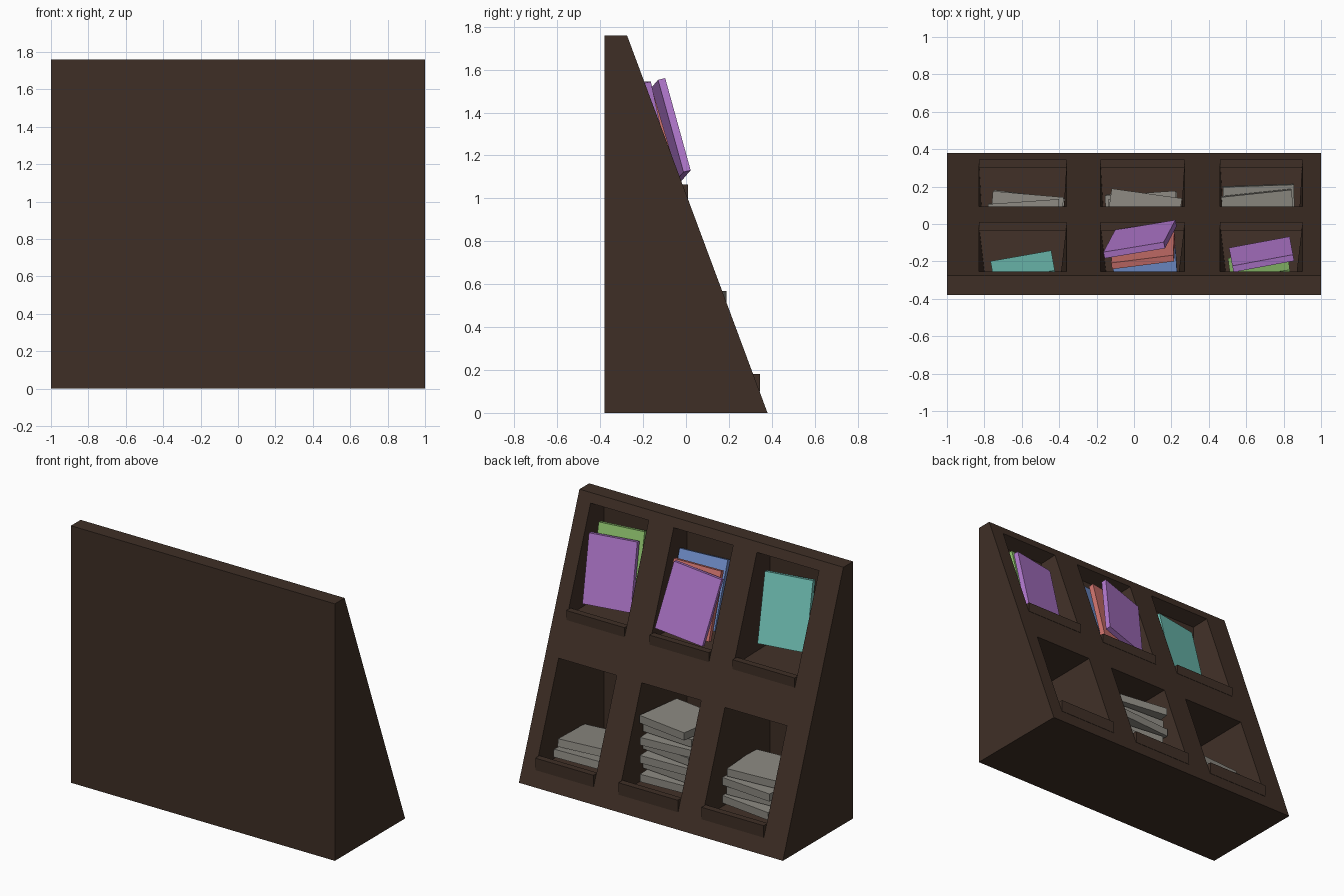
import bpy, bmesh
from math import radians
from mathutils import Matrix, Vector

if "Cube" in bpy.data.objects:
    bpy.data.objects.remove(bpy.data.objects["Cube"])


def material(name, rgb):
    m = bpy.data.materials.new(name)
    lin = [((c / 255 + 0.055) / 1.055) ** 2.4 for c in rgb]
    m.diffuse_color = (*lin, 1)
    m.use_nodes = True
    m.node_tree.nodes["Principled BSDF"].inputs["Base Color"].default_value = m.diffuse_color
    return m


WOOD = material("dark wood", (63, 47, 38))
PURPLE = material("purple cover", (178, 120, 206))
GREEN = material("green cover", (143, 195, 110))
BLUE = material("blue cover", (112, 142, 203))
RED = material("red cover", (208, 115, 110))
TEAL = material("teal cover", (115, 198, 186))
GREY = material("grey cover", (142, 139, 131))


def finish(name, bm, mat):
    me = bpy.data.meshes.new(name)
    bm.to_mesh(me)
    bm.free()
    me.materials.append(mat)
    ob = bpy.data.objects.new(name, me)
    bpy.context.collection.objects.link(ob)
    return ob


def box(name, lo, hi, mat, matrix=Matrix()):
    bm = bmesh.new()
    bmesh.ops.create_cube(bm, size=1)
    lo, hi = Vector(lo), Vector(hi)
    for v in bm.verts:
        v.co = matrix @ Vector([(lo[i] + hi[i]) / 2 + v.co[i] * (hi[i] - lo[i]) for i in range(3)])
    return finish(name, bm, mat)


def turn(loc, yaw=0, tilt=0, roll=0):
    return (Matrix.Translation(loc) @ Matrix.Rotation(radians(yaw), 4, 'Z')
            @ Matrix.Rotation(radians(tilt), 4, 'X') @ Matrix.Rotation(radians(-roll), 4, 'Y'))


# Wedge body with six tapered pockets in the slanted face
BACK, INNER, INSET = -0.38, -0.34, 0.04
xs = [-1, -0.83, -0.36, -0.18, 0.27, 0.46, 0.90, 1]
zs = [0, 0.10, 0.77, 1.02, 1.70, 1.76]


def slant(z):
    return 0.38 - 0.655 * z / 1.76


bm = bmesh.new()


def face(pts):
    bm.faces.new([bm.verts.new(p) for p in pts])


for i in range(len(xs) - 1):
    for j in range(len(zs) - 1):
        x0, x1, z0, z1 = xs[i], xs[i + 1], zs[j], zs[j + 1]
        rim = [(x0, slant(z0), z0), (x1, slant(z0), z0), (x1, slant(z1), z1), (x0, slant(z1), z1)]
        if i % 2 and j % 2:
            a, b, c, d = x0 + INSET, x1 - INSET, z0 + INSET, z1 - INSET
            rear = [(a, INNER, c), (b, INNER, c), (b, INNER, d), (a, INNER, d)]
            face(rear)
            for k in range(4):
                n = (k + 1) % 4
                face([rim[k], rim[n], rear[n], rear[k]])
        else:
            face(rim)
top_z = zs[-1]
for s in (-1, 1):
    face([(s, BACK, 0)] + [(s, slant(z), z) for z in zs] + [(s, BACK, top_z)])
face([(-1, BACK, 0), (1, BACK, 0), (1, BACK, top_z), (-1, BACK, top_z)])
for z in (0, top_z):
    face([(-1, BACK, z), (1, BACK, z)] + [(x, slant(z), z) for x in reversed(xs)])
bmesh.ops.remove_doubles(bm, verts=bm.verts, dist=1e-4)
bmesh.ops.recalc_face_normals(bm, faces=bm.faces)
finish("shelf_body", bm, WOOD)

# Retaining ledge at the foot of each pocket
for i in (1, 3, 5):
    for row, y, z0, z1 in (("lower", 0.345, 0.10, 0.182), ("upper", 0.01, 1.0, 1.065)):
        box(f"{row}_ledge_{i // 2 + 1}", (xs[i], y - 0.045, z0), (xs[i + 1], y, z1), WOOD)

# Leaning display books: material, front bottom middle, yaw, tilt, roll, width, height
display = [
    ("purple_book_right", PURPLE, (0.67, -0.097, 1.10), 10.5, 12.5, 0, 0.33, 0.455),
    ("green_book", GREEN, (0.66, -0.16, 1.14), 8, 13.5, 0, 0.32, 0.465),
    ("purple_book_middle", PURPLE, (0.06, -0.005, 1.10), 12, 13.5, 11, 0.333, 0.45),
    ("red_book", RED, (0.05, -0.06, 1.095), 8, 16, 3, 0.335, 0.455),
    ("blue_book", BLUE, (0.05, -0.12, 1.14), 7, 20.5, 1, 0.34, 0.455),
    ("teal_book", TEAL, (-0.605, -0.17, 1.14), 10, 13.5, 0, 0.33, 0.463),
]
for name, mat, loc, yaw, tilt, roll, w, h in display:
    box(name, (-w / 2, -0.035, 0), (w / 2, 0, h), mat, turn(loc, yaw, tilt, roll))

# Stacks of grey books: centre x, centre y, yaws from the bottom, tilt
stacks = [
    ("left", -0.58, -0.03, (-7, 3, -5, 4), 0),
    ("middle", 0.045, -0.025, (3, -5, 2, -7, 4, -3, -8), 0),
    ("right", 0.67, 0.02, (2, 6), -6),
]
for side, x, y, yaws, tilt in stacks:
    for k, yaw in enumerate(yaws):
        shift = 0.02 * (-1) ** k
        box(f"grey_book_{side}_{k + 1}", (-0.19, -0.17, 0), (0.19, 0.17, 0.052), GREY,
            turn((x, y + shift, 0.135 + 0.0635 * k), yaw, -tilt))
